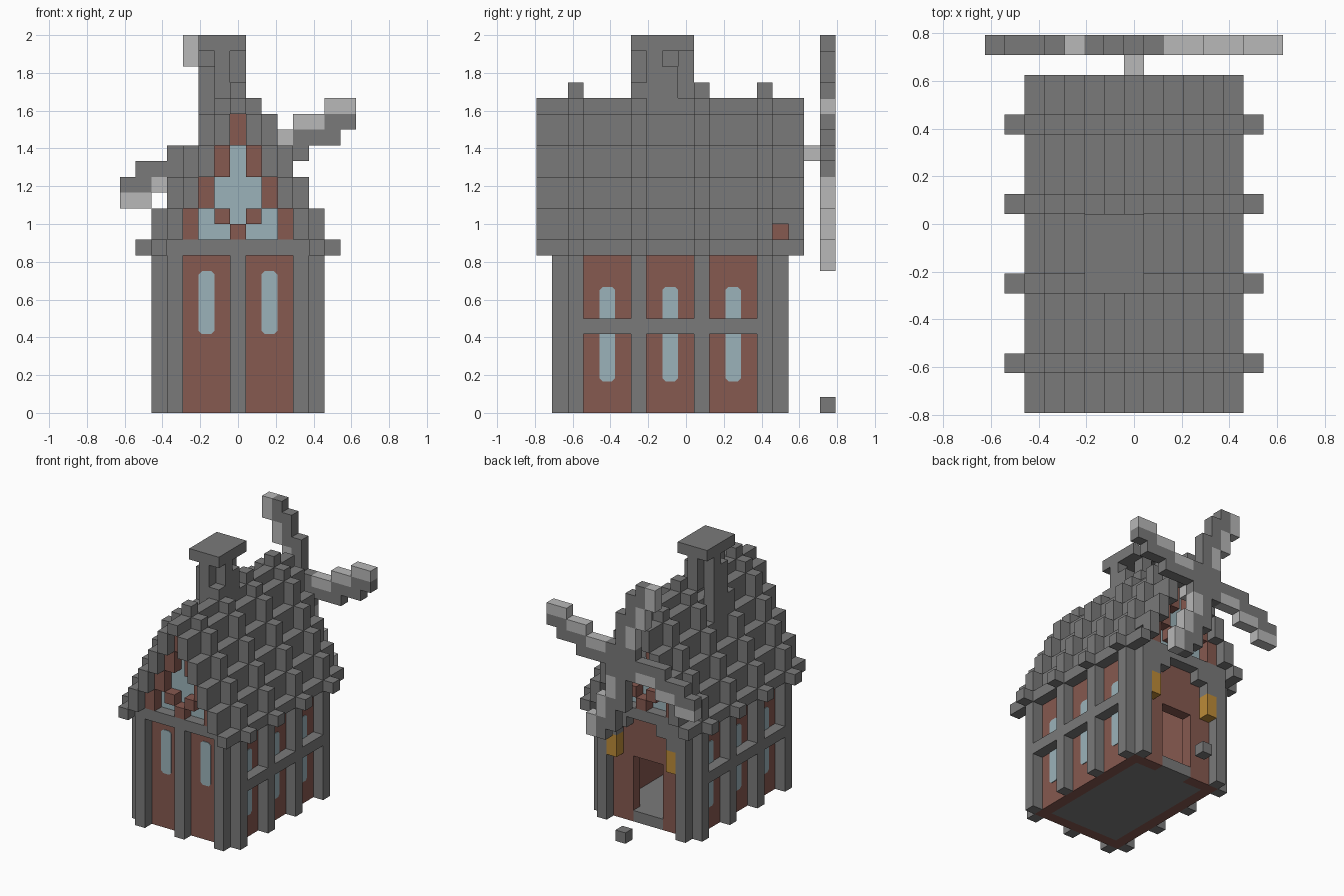
import bpy, bmesh
from itertools import product
from mathutils import Vector

U = 1 / 12  # size of one building block

cube = bpy.data.objects.get("Cube")
if cube:
    bpy.data.objects.remove(cube, do_unlink=True)


def material(name, r, g, b):
    m = bpy.data.materials.new(name)
    m.use_nodes = True
    m.diffuse_color = (r, g, b, 1)
    m.node_tree.nodes["Principled BSDF"].inputs["Base Color"].default_value = (r, g, b, 1)
    return m


STONE = material("grey stone", 0.195, 0.195, 0.195)
PALE = material("pale grey cloth", 0.48, 0.48, 0.48)
BRICK = material("red brick", 0.24, 0.1, 0.08)
GLASS = material("blue glass", 0.33, 0.45, 0.49)
GOLD = material("lamp gold", 0.51, 0.26, 0.04)


def finish(name, bm, mat):
    mesh = bpy.data.meshes.new(name)
    bm.to_mesh(mesh)
    bm.free()
    mesh.materials.append(mat)
    ob = bpy.data.objects.new(name, mesh)
    bpy.context.collection.objects.link(ob)
    return ob


def span(a, b):
    return range(a, b + 1)


def box(xs, ys, zs):
    """Set of block cells filling three inclusive ranges (or single numbers)."""
    rs = [(v,) if isinstance(v, int) else span(*v) for v in (xs, ys, zs)]
    return set(product(*rs))


def both(cells):
    return cells | {(-i, j, k) for i, j, k in cells}


def blocks(name, cells, mat):
    """Build the outer faces of a set of block cells."""
    bm = bmesh.new()
    verts = {}

    def vert(p):
        key = tuple(round(c * 2) for c in p)
        if key not in verts:
            verts[key] = bm.verts.new(p * U)
        return verts[key]

    for c in cells:
        centre = Vector((c[0], c[1], c[2] + 0.5))
        for axis, sign in product(range(3), (-1, 1)):
            near = list(c)
            near[axis] += sign
            if tuple(near) in cells:
                continue
            n, a, b = Vector(), Vector(), Vector()
            n[axis] = sign / 2
            a[(axis + 1) % 3] = 0.5
            b[(axis + 2) % 3] = sign / 2
            mid = centre + n
            bm.faces.new([vert(mid + p) for p in (-a - b, a - b, a + b, b - a)])
    return finish(name, bm, mat)


def window(name, centre, side, height):
    """Thin pane with clipped corners; side is the facing direction."""
    n = Vector(side)
    across = n.cross(Vector((0, 0, 1)))
    w, h, c = U / 2, height * U / 2, U * 0.2
    outline = [(w, c - h), (w, h - c), (w - c, h), (c - w, h),
               (-w, h - c), (-w, c - h), (c - w, -h), (w - c, -h)]
    bm = bmesh.new()
    mid = Vector(centre) * U + n * 0.005
    face = bm.faces.new([bm.verts.new(mid + across * a + Vector((0, 0, b))) for a, b in outline])
    face.normal_update()
    if face.normal.dot(n) < 0:
        face.normal_flip()
    rim = bmesh.ops.extrude_face_region(bm, geom=[face])
    move = [g for g in rim["geom"] if isinstance(g, bmesh.types.BMVert)]
    bmesh.ops.translate(bm, vec=-n * 0.007, verts=move)
    bmesh.ops.recalc_face_normals(bm, faces=bm.faces)
    finish(name, bm, GLASS)


RIBS = (-7, -3, 1, 5)   # rows carrying side posts and roof ribs

# Walls, with the doorway in the back
walls = box((-4, 4), (-7, 5), (0, 9)) - box((-3, 3), (-6, 4), (0, 9))
walls -= box((-1, 1), 5, (0, 5))
blocks("brick_walls", walls, BRICK)
blocks("floor", box((-3, 3), (-6, 4), 0) | box((-1, 1), 5, 0), STONE)

# Stone posts and cross beams
posts = box(0, -8, (0, 9))
for j in (-8, 6):
    posts |= both(box(4, j, (0, 9)))
    posts |= box((-4, 4), j, 10)
for j in RIBS:
    posts |= both(box(5, j, (0, 9)))
posts |= both(box(5, (-6, 4), 5))
blocks("posts_and_beams", posts, STONE)
blocks("wall_plate", box((-4, 4), (-7, 5), 10) - box((-3, 3), (-6, 4), 10), STONE)

# Doorway brackets and lamps
blocks("back_brackets", both(box(3, 6, (8, 9)) | box(2, 6, 9)), STONE)
blocks("back_lamps", both(box(3, 6, (6, 7))), GOLD)
blocks("inside_lamp", box(0, 2, 6), GOLD)
blocks("inside_bench", box((-1, 1), 0, 1) | box(0, 0, 2), STONE)
blocks("inside_bench_top", box((-1, 1), 0, 3), PALE)
blocks("step_stone", box(0, 9, 0), STONE)

# Painted wall windows
for x in (-2, 2):
    window("front_window", (x, -7.5, 7), (0, -1, 0), 4)
for side in (-1, 1):
    for j in (-5, -1, 3):
        window("side_window", (side * 4.5, j, 5), (side, 0, 0), 6)


# Stepped roof shell with raised ribs
def half_width(k):
    return 5 - (k - 9) // 2


roof, ribs = set(), box(0, -7, 20)
for k in span(10, 19):
    roof |= both(box(half_width(k), (-9, 7), k))
    for j in RIBS:
        ribs |= both(box(half_width(k) + 1, j, k)) | box(0, j, 20)
roof.discard((4, 6, 11))
blocks("roof", roof | ribs, STONE)

# Gable ends: brick frame in front of stepped glass
gable, panes = set(), set()
for j, inner in ((-8, -7), (6, 5)):
    for k in span(11, 18):
        w = half_width(k) - 1
        gable |= both(box(w, j, k))
        panes |= box((-w, w), inner, k)
    gable |= both(box(1, j, 12)) | box(0, j, 11)
blocks("gable_bricks", gable, BRICK)
blocks("gable_glass", panes, GLASS)

# Chimney: cross-shaped flue under a flat cap
flue = box(-2, (-2, -1), (17, 22)) | box(0, (-2, -1), (20, 22))
flue |= box(-1, (-3, 0), (20, 22)) - box(-1, (-2, -1), (20, 22))
flue -= {(0, -1, 22), (-2, -2, 22)}
blocks("chimney_flue", flue, STONE)
blocks("chimney_cap", box((-2, 0), (-3, 0), 23), STONE)

# Windmill rotor: one stepped arm turned four times about the hub
arm = [(x, 0) for x in span(1, 4)] + [(x, 1) for x in span(4, 6)] + [(6, 2), (7, 2), (1, 1)]
sail = [(2, 1), (3, 1), (4, 2), (5, 2), (6, 3), (7, 3)]


def turned(cells):
    out = set()
    for x, z in cells:
        for _ in range(4):
            out.add((x, 9, z + 16))
            x, z = -z, x
    return out


blocks("rotor_arms", turned(arm) | {(0, 9, 16)}, STONE)
blocks("rotor_sails", turned(sail), PALE)
blocks("rotor_shaft", box(0, (7, 8), 16), PALE)
